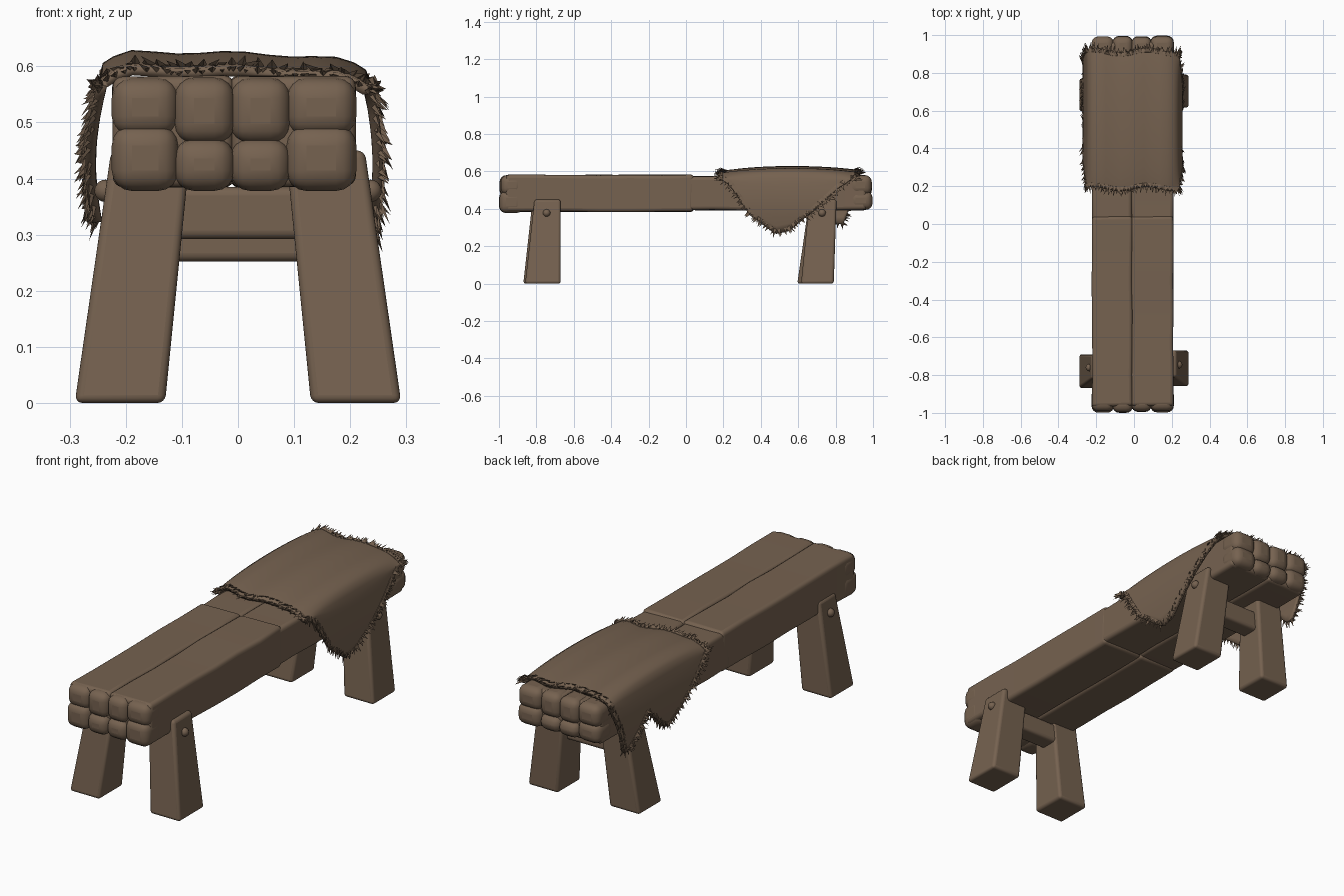
import bpy, bmesh, math, random
from mathutils import Vector

if "Cube" in bpy.data.objects:
    bpy.data.objects.remove(bpy.data.objects["Cube"])

random.seed(4)
brown = bpy.data.materials.new("warm brown")
brown.diffuse_color = (0.18, 0.122, 0.08, 1)
brown.use_nodes = True
brown.node_tree.nodes["Principled BSDF"].inputs["Base Color"].default_value = brown.diffuse_color


def finish(name, bm, angle=40):
    bmesh.ops.recalc_face_normals(bm, faces=bm.faces)
    me = bpy.data.meshes.new(name)
    bm.to_mesh(me)
    bm.free()
    me.materials.append(brown)
    ob = bpy.data.objects.new(name, me)
    bpy.context.collection.objects.link(ob)
    bpy.ops.object.select_all(action='DESELECT')
    ob.select_set(True)
    bpy.context.view_layer.objects.active = ob
    if angle:
        bpy.ops.object.shade_smooth_by_angle(angle=math.radians(angle))
    return ob


def block(name, low, high, z0, z1, bevel, cuts=0, jitter=0.0):
    """Rounded block between a lower and an upper rectangle (x0, x1, y0, y1)."""
    bm = bmesh.new()
    bmesh.ops.create_cube(bm, size=2)
    for v in bm.verts:
        x0, x1, y0, y1 = low if v.co.z < 0 else high
        v.co = (x0 if v.co.x < 0 else x1, y0 if v.co.y < 0 else y1,
                z0 if v.co.z < 0 else z1)
    if cuts:
        along = [e for e in bm.edges
                 if abs(e.verts[0].co.y - e.verts[1].co.y) > 0.5]
        bmesh.ops.subdivide_edges(bm, edges=along, cuts=cuts, use_grid_fill=True)
    for v in bm.verts:
        v.co += Vector([random.uniform(-jitter, jitter) for _ in range(3)])
    ob = finish(name, bm, 50)
    m = ob.modifiers.new("rounding", 'BEVEL')
    m.width, m.segments, m.limit_method = bevel, 4, 'ANGLE'
    m.angle_limit = math.radians(40)
    return ob


# Seat: two long beams with a centre groove, a small step near the middle
for side, xa, xb in (("left", -0.222, -0.009), ("right", -0.013, 0.208)):
    for end, ya, yb, za, zb in (("front", -0.965, 0.04, 0.385, 0.582),
                                ("back", -0.02, 0.965, 0.393, 0.574)):
        r = (xa, xb, ya, yb)
        block(f"seat_{side}_{end}", r, r, za, zb, 0.018, 5, 0.003)

# Worn, lumpy beam ends
cols = (-0.225, -0.11, -0.01, 0.09, 0.211)
for s, end, zlow in ((-1, "front", 0.378), (1, "back", 0.395)):
    for i in range(4):
        outer = i in (0, 3)
        for level in (0, 1):
            za, zb = ((zlow, 0.495 if outer else 0.472),
                      (0.475 if outer else 0.462, 0.58))[level]
            tip = s * (1.0 - random.uniform(0, 0.01))
            ya, yb = sorted((s * 0.87, tip))
            r = (cols[i] - 0.004 * (i > 0), cols[i + 1] + 0.004 * (i < 3), ya, yb)
            block(f"end_lump_{end}_{i}_{level}", r, r, za, zb, 0.036)

# Splayed legs, pegs and cross rails
legs = (("front_left", -1, (-0.87, -0.69), (-0.82, -0.69)),
        ("front_right", 1, (-0.86, -0.67), (-0.81, -0.67)),
        ("back_left", -1, (0.595, 0.77), (0.66, 0.79)),
        ("back_right", 1, (0.615, 0.79), (0.66, 0.805)))
for name, s, yl, yh in legs:
    bx = sorted((s * 0.13, s * 0.291))
    tx = sorted((s * 0.085, s * 0.226))
    block(name + "_leg", (*bx, *yl), (*tx, *yh), 0, 0.45, 0.014)
    bm = bmesh.new()
    bmesh.ops.create_uvsphere(bm, u_segments=16, v_segments=10, radius=0.02)
    peg_y = sum(yh) / 2 - 0.005
    for v in bm.verts:
        v.co += Vector((s * 0.236, peg_y, 0.378))
    finish(name + "_peg", bm, 60)
for name, y, za, zb in (("front_rail", -0.74, 0.292, 0.385),
                        ("back_rail", 0.71, 0.252, 0.35)):
    r = (-0.18, 0.18, y - 0.045, y + 0.045)
    block(name, r, r, za, zb, 0.015)


# Fur hide: draped sheet with pointed side flaps
def hem(y, pts):
    for (a, za), (b, zb) in zip(pts, pts[1:]):
        if y <= b:
            return za + (zb - za) * max(0, (y - a) / (b - a))
    return pts[-1][1]


LEFT = ((0.18, 0.565), (0.28, 0.49), (0.50, 0.32), (0.54, 0.33), (0.67, 0.45),
        (0.80, 0.32), (0.84, 0.32), (0.92, 0.55))
RIGHT = ((0.18, 0.57), (0.24, 0.53), (0.34, 0.37), (0.48, 0.265), (0.55, 0.28),
         (0.68, 0.385), (0.82, 0.51), (0.92, 0.575))


def section(y):
    top = 0.583 + 0.043 * math.sqrt(max(0, math.sin(math.pi * (y - 0.15) / 0.83)))
    zl, zr = hem(y, LEFT), hem(y, RIGHT)
    n, out = 7, []
    for k in range(n):
        z = zl + (0.572 - zl) * k / n
        out.append((-0.25 - 0.022 * math.sin(math.pi * min(1, (0.575 - z) / 0.3)), z))
    out += [(-0.25, 0.572), (-0.241, top - 0.02), (-0.222, top - 0.008)]
    out += [(-0.19 + 0.365 * k / 9,
             top + 0.003 * math.cos(k * 1.4) - 0.012 * (k / 9) ** 3) for k in range(10)]
    out += [(0.207, top - 0.019), (0.228, top - 0.032), (0.24, 0.566)]
    for k in range(1, n + 1):
        z = 0.566 + (min(zr, 0.56) - 0.566) * k / n
        out.append((0.24 + 0.018 * math.sin(math.pi * min(1, (0.575 - z) / 0.3)), z))
    return out


bm = bmesh.new()
rows = []
for j in range(45):
    y = 0.185 + 0.735 * j / 44
    row = []
    for x, z in section(y):
        wave = 0.012 * math.sin(x * 22) * abs(y - 0.55) / 0.37
        row.append(bm.verts.new((x, y + wave, z)))
    rows.append(row)
for a, b in zip(rows, rows[1:]):
    for i in range(len(a) - 1):
        bm.faces.new((a[i], a[i + 1], b[i + 1], b[i]))
bm.normal_update()

# Fringe: hair tufts along every free edge of the hide, in two layers
tufts = bmesh.new()
for e in bm.edges:
    if not e.is_boundary:
        continue
    loop = e.link_loops[0]
    p, q = loop.vert.co, loop.link_loop_next.vert.co
    d = (q - p).normalized()
    nor = loop.face.normal
    out = d.cross(nor)
    count = max(1, int(e.calc_length() / 0.011))
    for k in range(count):
        for back, lift, reach in ((0.008, -0.006, 0.034), (0.022, 0.002, 0.034)):
            c = p.lerp(q, (k + random.random()) / count) - out * back + nor * lift
            tip = (c + out * reach * random.uniform(0.6, 1.25)
                   + nor * random.uniform(0.0, 0.02) + d * random.uniform(-0.012, 0.012))
            w = random.uniform(0.006, 0.01)
            vs = [tufts.verts.new(x) for x in
                  (c - d * w, c + d * w, c - nor * 0.009, tip)]
            for f in ((0, 1, 3), (1, 2, 3), (2, 0, 3), (0, 2, 1)):
                tufts.faces.new([vs[i] for i in f])
finish("fur_fringe", tufts, 0)

me_up = rows[20][14].normal.z > 0
hide = finish("fur_hide", bm, 60)
up = max(hide.data.polygons, key=lambda f: f.center.z).normal.z > 0
m = hide.modifiers.new("thickness", 'SOLIDIFY')
m.thickness, m.offset = 0.018, (-1 if up else 1)
